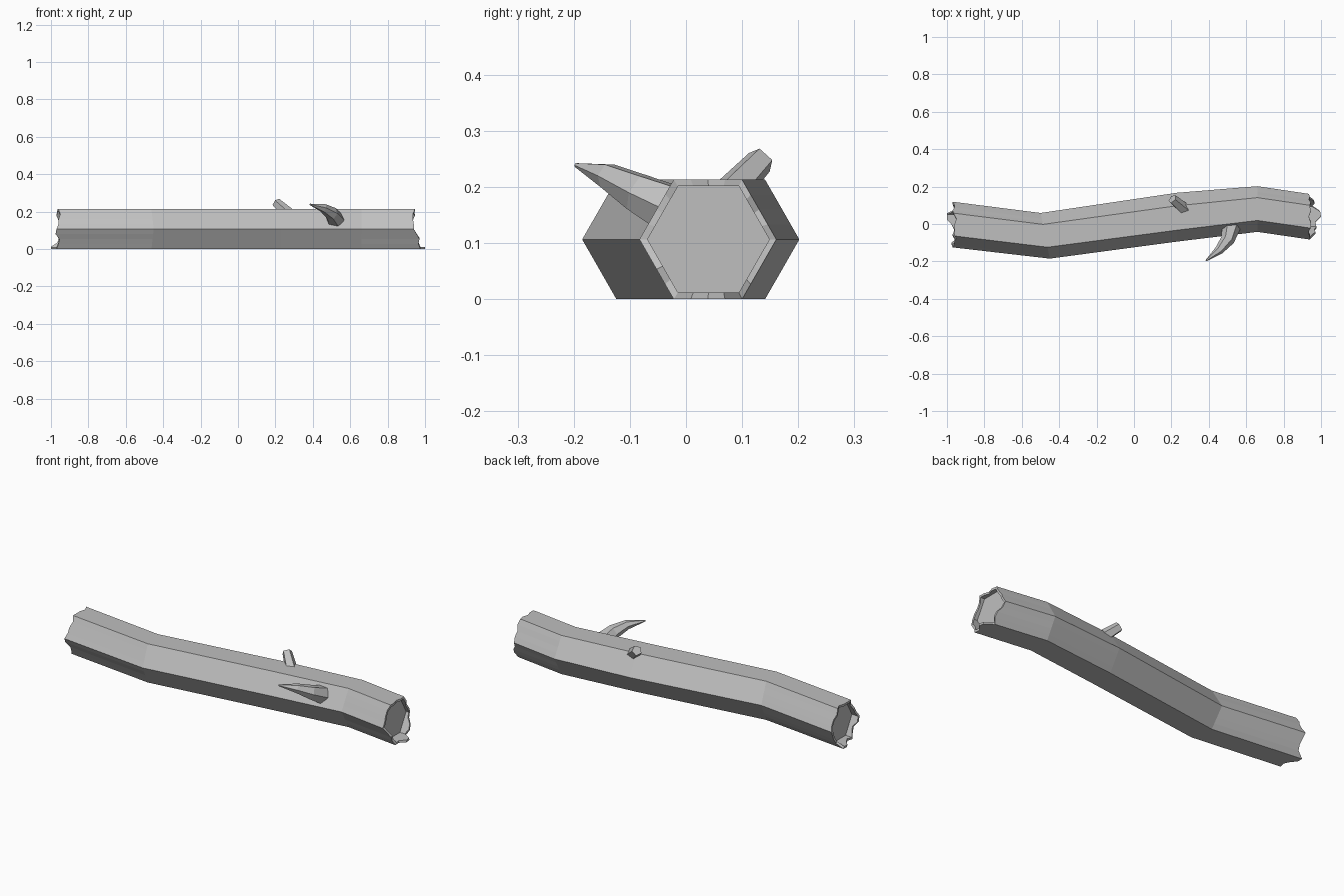
import bpy
import bmesh
from math import cos, sin, pi
from mathutils import Vector

if "Cube" in bpy.data.objects:
    bpy.data.objects.remove(bpy.data.objects["Cube"])

bark = bpy.data.materials.new("grey_bark")
bark.use_nodes = True
colour = (0.52, 0.52, 0.52, 1)
bark.diffuse_color = colour
bark.node_tree.nodes["Principled BSDF"].inputs["Base Color"].default_value = colour

R = 0.122      # half width of the trunk
H = 0.1065     # half height
PER_SIDE = 4   # rim points on each trunk side


def make_object(name, bm):
    bmesh.ops.recalc_face_normals(bm, faces=bm.faces)
    mesh = bpy.data.meshes.new(name)
    bm.to_mesh(mesh)
    bm.free()
    mesh.materials.append(bark)
    obj = bpy.data.objects.new(name, mesh)
    bpy.context.collection.objects.link(obj)
    return obj


def bridge(bm, a, b):
    for i in range(len(a)):
        j = (i + 1) % len(a)
        bm.faces.new((a[i], a[j], b[j], b[i]))


def hexagon(scale=1.0):
    """Section points as (y, z), starting at +y and going over the top."""
    corners = [Vector((R * cos(k * pi / 3), H * sin(k * pi / 3) / sin(pi / 3)))
               for k in range(6)]
    return [corners[k].lerp(corners[(k + 1) % 6], s / PER_SIDE) * scale
            for k in range(6) for s in range(PER_SIDE)]


def add_ring(bm, xs, centre_y, scale=1.0, shear=0.0, bulge=0.0):
    ring = []
    for (y, z), x in zip(hexagon(scale), xs):
        push = bulge * max(0, y / R)
        ring.append(bm.verts.new((x + shear * y, centre_y + y + push, H + z)))
    return ring


# Trunk with torn bark rims around sunken end caps
COUNT = 6 * PER_SIDE
left_rim = [.97, .96, .96, .97, .965, .95, .96, .96, .96, .95, .96, .96,
            .97, .975, .955, .96, .97, .96, .975, 1.0, 1.0, .965, .96, .965]
right_rim = [.935, .94, .935, .945, .94, .945, .935, .945, .945, .935, .935, .94,
             .94, .955, .97, .965, .975, .97, 1.0, .995, .95, .965, .96, .94]

bm = bmesh.new()
rings = [
    add_ring(bm, [.92] * COUNT, 0.04, 0.89),
    add_ring(bm, right_rim, 0.04, 0.89),
    add_ring(bm, right_rim, 0.039),
    add_ring(bm, [.66] * COUNT, 0.08),
    add_ring(bm, [.23] * COUNT, 0.028, bulge=0.017),
    add_ring(bm, [-.475] * COUNT, -0.063, shear=-0.2),
    add_ring(bm, [-x for x in left_rim], -0.003),
    add_ring(bm, [-x for x in left_rim], -0.003, 0.89),
    add_ring(bm, [-.93] * COUNT, -0.006, 0.89),
]
for a, b in zip(rings, rings[1:]):
    bridge(bm, a, b)
bm.faces.new(rings[0])
bm.faces.new(rings[-1])
make_object("trunk", bm)


def make_branch(name, path, sides):
    """Tapered branch along (x, y, z, radius) stations, flat capped."""
    bm = bmesh.new()
    points = [Vector(p[:3]) for p in path]
    rings = []
    for i, p in enumerate(points):
        along = points[min(i + 1, len(path) - 1)] - points[max(i - 1, 0)]
        along.normalize()
        u = along.cross(Vector((0, 0, 1))).normalized()
        v = u.cross(along)
        r = path[i][3]
        rings.append([bm.verts.new(p + r * (cos(t) * u + sin(t) * v))
                      for t in (2 * pi * k / sides for k in range(sides))])
    for a, b in zip(rings, rings[1:]):
        bridge(bm, a, b)
    bm.faces.new(rings[0])
    bm.faces.new(rings[-1])
    return make_object(name, bm)


# Curved pointed branch on the front
make_branch("front_thorn_branch", [
    (.52, -.015, .155, .05),
    (.50, -.085, .19, .037),
    (.455, -.14, .22, .024),
    (.385, -.196, .239, .004)], 6)

# Short cut stub on the back of the top
make_branch("back_stub_branch", [
    (.28, .07, .18, .034),
    (.205, .134, .248, .026)], 5)
